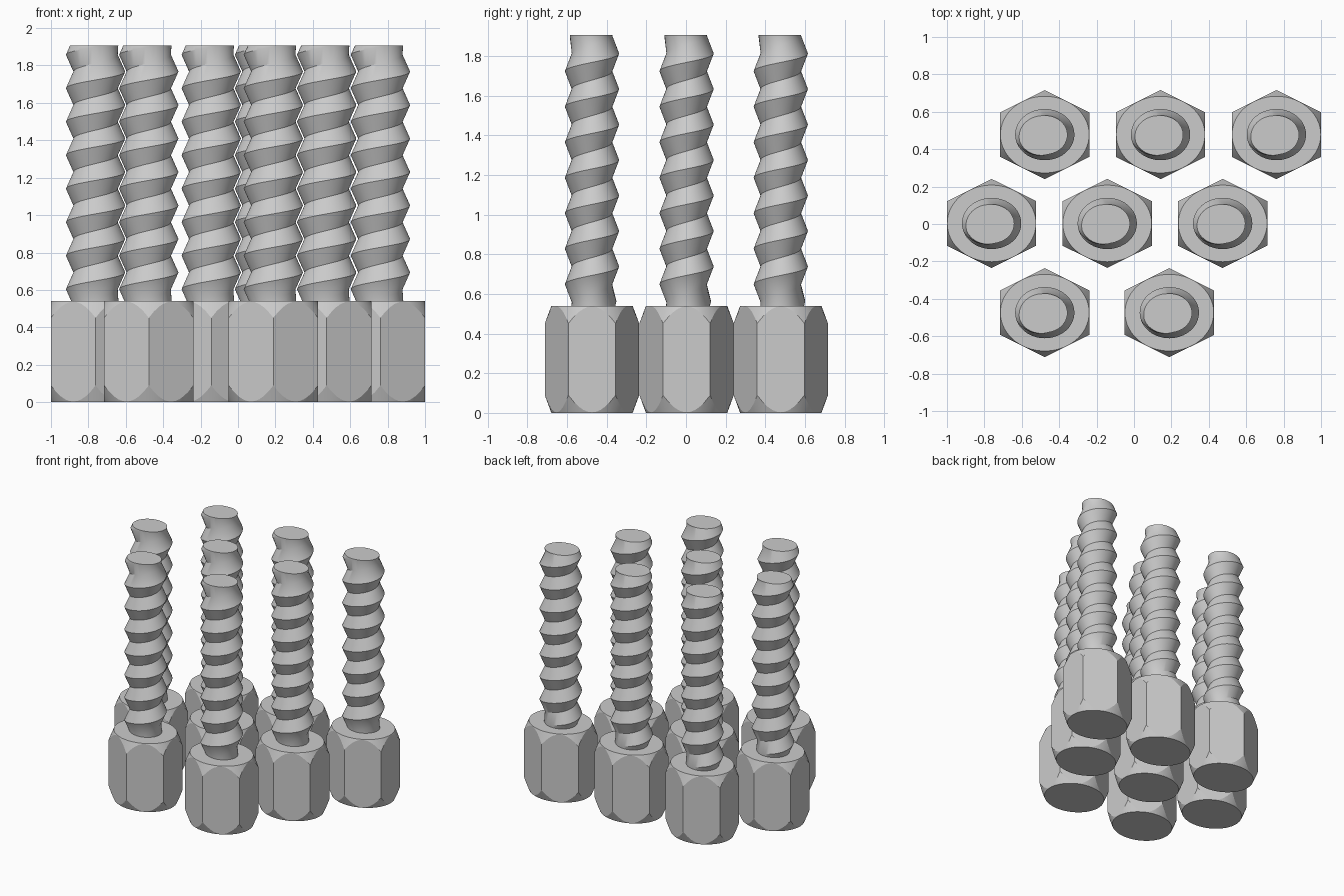
import bpy, bmesh, math
from mathutils import Vector

cube = bpy.data.objects.get("Cube")
if cube:
    bpy.data.objects.remove(cube, do_unlink=True)

STRETCH = 1.158                     # bolts are slightly wider in x than in y
HEAD_TOP, ROD_TOP = 0.54, 1.906
CORNER, DISC = 0.238, 0.205         # hexagon corner radius, end disc radius
ROOT, CREST, PITCH = 0.102, 0.137, 0.179

steel = bpy.data.materials.new("steel_grey")
steel.use_nodes = True
steel.diffuse_color = (0.6, 0.6, 0.6, 1)
steel.node_tree.nodes["Principled BSDF"].inputs["Base Color"].default_value = (0.6, 0.6, 0.6, 1)


def polar(r, angle, z):
    return Vector((STRETCH * r * math.cos(angle), r * math.sin(angle), z))


def make_mesh(bm, name, sharp):
    bmesh.ops.recalc_face_normals(bm, faces=bm.faces)
    mesh = bpy.data.meshes.new(name)
    bm.to_mesh(mesh)
    bm.free()
    mesh.materials.append(steel)
    ob = bpy.data.objects.new(name, mesh)
    bpy.context.collection.objects.link(ob)
    bpy.ops.object.select_all(action='DESELECT')
    ob.select_set(True)
    bpy.context.view_layer.objects.active = ob
    bpy.ops.object.shade_smooth_by_angle(angle=math.radians(sharp))
    return ob


def make_head():
    """Hexagonal prism whose ends are turned down to a round disc."""
    bm = bmesh.new()
    count = 60
    rings = [[], [], [], []]
    for i in range(count):
        a = math.tau * i / count
        # Flats face +x and -x, corners point along y
        off = (a + math.pi / 6) % (math.pi / 3) - math.pi / 6
        r = CORNER * math.cos(math.pi / 6) / math.cos(off)
        drop = (r - DISC) * 2.7
        for ring, (rad, z) in zip(rings, ((DISC, 0), (r, drop),
                                          (r, HEAD_TOP - drop), (DISC, HEAD_TOP))):
            ring.append(bm.verts.new(polar(rad, a, z)))
    for low, high in zip(rings, rings[1:]):
        for i in range(count):
            j = (i + 1) % count
            bm.faces.new((low[i], low[j], high[j], high[i]))
    bm.faces.new(rings[0][::-1])
    bm.faces.new(rings[3])
    return make_mesh(bm, "hex_head", 15)


def make_rod():
    """Single-start V thread: one strip winding between root and crest."""
    bm = bmesh.new()
    seg = 40
    start = 1.678 - 8 * PITCH       # crest height where the angle is 180 degrees
    roots, crests = [], []
    for i in range(11 * seg):
        a = math.pi + math.tau * i / seg
        z = start + PITCH * i / seg
        # Thread fades out at both ends
        fade = max(0, min(1, (ROD_TOP - z) / 0.04, (z - HEAD_TOP) / 0.04))
        roots.append(bm.verts.new(polar(ROOT, a, z - PITCH / 2)))
        crests.append(bm.verts.new(polar(ROOT + 0.005 + (CREST - ROOT - 0.005) * fade, a, z)))
    for i in range(len(roots) - 1):
        bm.faces.new((roots[i], roots[i + 1], crests[i + 1], crests[i]))
        k = i + seg
        if k + 1 < len(roots):
            bm.faces.new((crests[i], crests[i + 1], roots[k + 1], roots[k]))
    # Trim flat at the tip and inside the head, then cap
    for z, up in ((ROD_TOP, 1), (HEAD_TOP - 0.05, -1)):
        cut = bmesh.ops.bisect_plane(bm, geom=bm.verts[:] + bm.edges[:] + bm.faces[:],
                                     dist=1e-5, plane_co=(0, 0, z),
                                     plane_no=(0, 0, up), clear_outer=True)
        rim = [e for e in cut["geom_cut"] if isinstance(e, bmesh.types.BMEdge) and e.is_boundary]
        bmesh.ops.edgeloop_fill(bm, edges=rim)
    return make_mesh(bm, "threaded_rod", 30)


head, rod = make_head(), make_rod()

# Staggered rows of bolts: y position and x positions
rows = {"back": (0.478, (-0.477, 0.142, 0.7614)),
        "middle": (0.003, (-0.7614, -0.143, 0.474)),
        "front": (-0.474, (-0.477, 0.189))}
for row, (y, xs) in rows.items():
    for n, x in enumerate(xs, 1):
        for part in (head, rod):
            ob = part.copy()        # shares the mesh
            ob.name = f"{part.name}_{row}_{n}"
            ob.location = (x, y, 0)
            bpy.context.collection.objects.link(ob)
for part in (head, rod):
    bpy.data.objects.remove(part, do_unlink=True)
